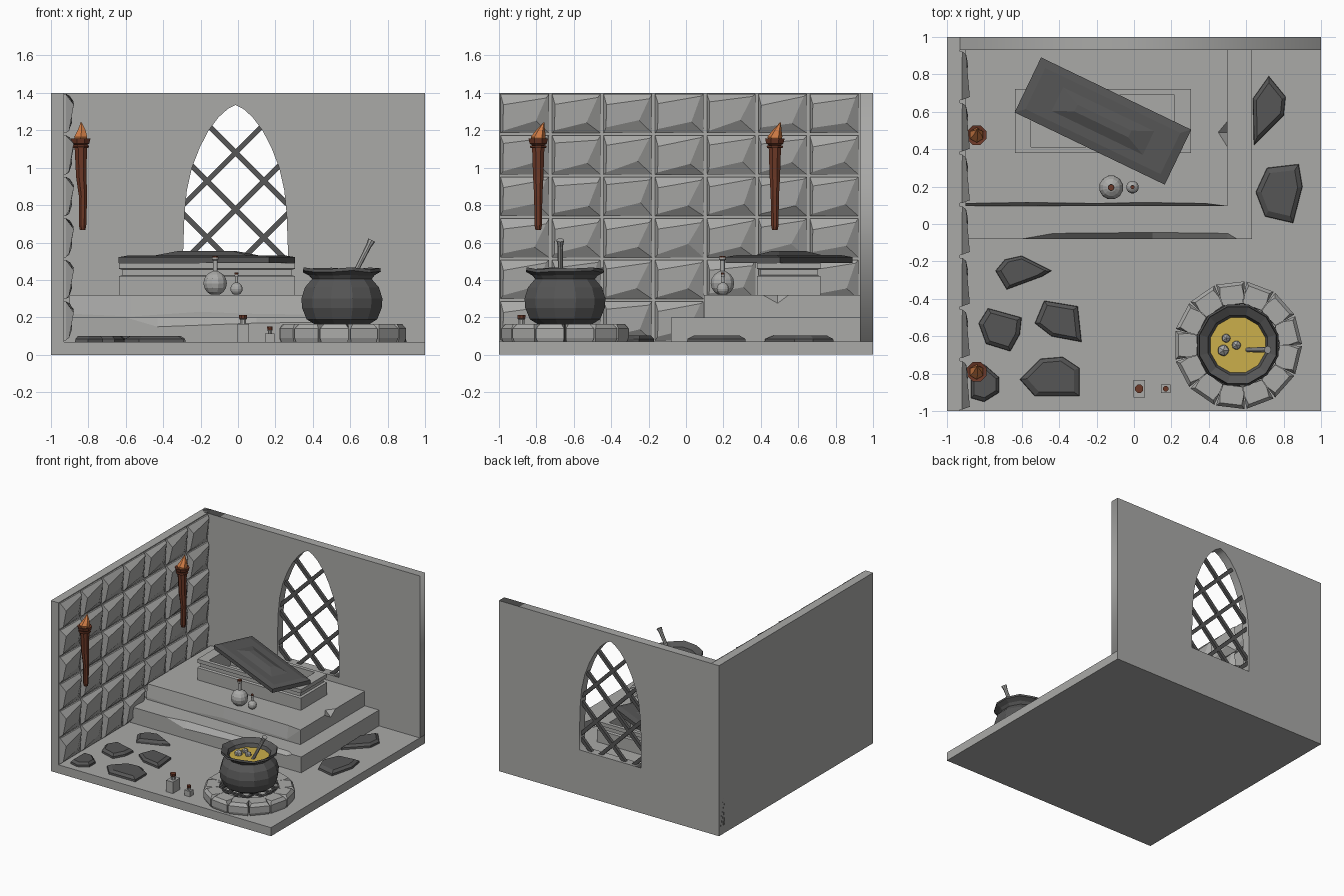
import bpy, bmesh, math, random
from mathutils import Vector, Matrix

if "Cube" in bpy.data.objects:
    bpy.data.objects.remove(bpy.data.objects["Cube"])

random.seed(4)


def material(name, rgb):
    m = bpy.data.materials.new(name)
    m.diffuse_color = (*rgb, 1)
    m.use_nodes = True
    m.node_tree.nodes["Principled BSDF"].inputs["Base Color"].default_value = m.diffuse_color
    return m


STONE = material("grey_stone", (0.40, 0.40, 0.39))
DARK = material("dark_iron", (0.092, 0.092, 0.092))
BROWN = material("brown_wood", (0.15, 0.04, 0.02))
FLAME = material("orange_flame", (0.62, 0.20, 0.06))
BREW = material("yellow_brew", (0.60, 0.43, 0.07))


def finish(name, bm, mat):
    bmesh.ops.recalc_face_normals(bm, faces=bm.faces[:])
    me = bpy.data.meshes.new(name)
    bm.to_mesh(me)
    bm.free()
    me.materials.append(mat)
    ob = bpy.data.objects.new(name, me)
    bpy.context.collection.objects.link(ob)
    return ob


def loft(bm, rings):
    """Skin a stack of equal-length rings and cap both ends."""
    vs = [[bm.verts.new(p) for p in r] for r in rings]
    n = len(vs[0])
    for a, b in zip(vs, vs[1:]):
        for i in range(n):
            j = (i + 1) % n
            bm.faces.new((a[i], a[j], b[j], b[i]))
    bm.faces.new(vs[0][::-1])
    bm.faces.new(vs[-1])


def solid(name, rings, mat):
    bm = bmesh.new()
    loft(bm, rings)
    return finish(name, bm, mat)


def rect(x0, x1, y0, y1, z):
    return [(x0, y0, z), (x1, y0, z), (x1, y1, z), (x0, y1, z)]


def box(name, x, y, z, mat):
    return solid(name, [rect(*x, *y, z[0]), rect(*x, *y, z[1])], mat)


def circle(cx, cy, r, z, n, wave=0.0):
    return [(cx + r * math.cos(2 * math.pi * (i + .5) / n), cy + r * math.sin(2 * math.pi * (i + .5) / n),
             z + wave * math.sin(i * 2.3)) for i in range(n)]


def lathe(name, cx, cy, profile, n, mat):
    # profile rows: radius, z, optional x and y shift
    return solid(name, [circle(cx + (p[2] if len(p) > 2 else 0), cy + (p[3] if len(p) > 3 else 0),
                               p[0], p[1], n) for p in profile], mat)


# Room shell
box("floor", (-1, 1), (-1, 1), (0, .07), STONE)
box("left_wall", (-1, -.93), (-1, 1), (.07, 1.4), STONE)

# Back wall with arched opening, made from a filled curve
WX = -.013
ARCH = [(.37, .28), (.55, .28), (.75, .273), (.88, .26), (1.0, .233), (1.11, .19),
        (1.20, .143), (1.27, .09), (1.315, .04), (1.335, 0)]
opening = [(WX - w, z) for z, w in ARCH] + [(WX + w, z) for z, w in ARCH[-2::-1]]
cu = bpy.data.curves.new("back_wall_outline", 'CURVE')
cu.dimensions, cu.fill_mode, cu.extrude = '2D', 'BOTH', .035
for pts in ([(-1, .07), (1, .07), (1, 1.4), (-1, 1.4)], opening):
    sp = cu.splines.new('POLY')
    sp.points.add(len(pts) - 1)
    for p, q in zip(sp.points, pts):
        p.co = (q[0], q[1], 0, 1)
    sp.use_cyclic_u = True
tmp = bpy.data.objects.new("outline", cu)
bpy.context.collection.objects.link(tmp)
bpy.context.view_layer.update()
me = bpy.data.meshes.new_from_object(tmp.evaluated_get(bpy.context.evaluated_depsgraph_get()))
bpy.data.objects.remove(tmp)
me.transform(Matrix.Translation((0, .965, 0)) @ Matrix.Rotation(math.pi / 2, 4, 'X'))
me.materials.clear()
me.materials.append(STONE)
bm = bmesh.new()
bm.from_mesh(me)
bmesh.ops.remove_doubles(bm, verts=bm.verts[:], dist=1e-4)
finish("back_wall", bm, STONE)


def half_width(z):
    for (z0, w0), (z1, w1) in zip(ARCH, ARCH[1:]):
        if z0 <= z <= z1:
            return w0 + (w1 - w0) * (z - z0) / (z1 - z0)
    return -1


# Diagonal window lattice, bar ends buried in the wall
bm = bmesh.new()
for s in (1, -1):
    for k in range(-4, 3):
        c = 1.08 + .303 * k
        inside = [t / 400 for t in range(-120, 121) if abs(t / 400) <= half_width(c + s * t / 400)]
        if len(inside) > 4:
            a, b = inside[0] - .01, inside[-1] + .01
            mid = (a + b) / 2
            m = (Matrix.Translation((WX + mid, .965, c + s * mid)) @ Matrix.Rotation(-s * math.pi / 4, 4, 'Y')
                 @ Matrix.Diagonal(((b - a) * 1.414, .025, .028, 1)))
            bmesh.ops.create_cube(bm, size=1, matrix=m)
finish("window_lattice", bm, DARK)

# Rough faceted blocks on the left wall
bm = bmesh.new()
pw, ph = 1.93 / 7, 1.33 / 6
for c in range(7):
    for r in range(6):
        def pt(u, v, d):
            return (-.932 + d, -1 + (c + .03 + .94 * u) * pw, .07 + (r + .03 + .94 * v) * ph)
        j = lambda: random.uniform(-.05, .05)
        loft(bm, [[pt(0, 0, 0), pt(1, 0, 0), pt(1, 1, 0), pt(0, 1, 0)],
                  [pt(0, 0, .012), pt(1, 0, .008), pt(1, 1, .015), pt(0, 1, .012)],
                  [pt(.05, .1 + j(), .03), pt(.72 + j(), .3 + j(), .045),
                   pt(.94, .9 + j(), .035), pt(.06, .76 + j(), .055)]])
finish("wall_blocks", bm, STONE)


# Steps with chipped front and right edges
def step(name, x0, x1, y0, y1, z0, z1, front, side):
    bm, cache = bmesh.new(), {}

    def face(pts):
        vs = []
        for p in pts:
            v = cache.setdefault(p, None) or bm.verts.new(p)
            cache[p] = v
            if v not in vs:
                vs.append(v)
        if len(vs) > 2:
            bm.faces.new(vs)
    corner = (x1, y0, z1)
    ft = [(x, y0 + d, z1) for x, d, h in front] + [corner]
    fl = [(x, y0, z1 - h) for x, d, h in front] + [corner]
    st = [corner] + [(x1 - d, y, z1) for y, d, h in side] + [(x1, y1, z1)]
    sl = [corner] + [(x1, y, z1 - h) for y, d, h in side] + [(x1, y1, z1)]
    for lo, hi in ((fl, ft), (sl, st)):
        for i in range(len(lo) - 1):
            face([lo[i], lo[i + 1], hi[i + 1], hi[i]])
    a, b, c, d = rect(x0, x1, y0, y1, z0)
    e = (x0, y1, z1)
    face([a, b] + fl[::-1])
    face([b, c] + sl[::-1])
    face(ft + st + [e])
    face([c, d, e, (x1, y1, z1)])
    face([d, a, fl[0], ft[0], e])
    face([d, c, b, a])
    finish(name, bm, STONE)


step("lower_step", -.93, .63, -.08, .93, .07, .2,
     [(-.93, 0, 0), (-.6, 0, 0), (-.43, .03, .05), (.1, .035, .03), (.5, .03, .025), (.55, 0, 0)], [])
step("upper_step", -.9, .5, .095, .93, .2, .32,
     [(-.9, .015, .10), (-.57, .02, .115), (-.2, .015, .09), (.05, .02, .1), (.38, .015, .105)],
     [(.41, 0, 0), (.49, .05, .045), (.55, 0, 0)])

# Open stone coffin: grooved outside, hollow inside
OUT = [(0, .32), (0, .42), (.018, .425), (.018, .455), (0, .46), (0, .49), (.035, .49), (.035, .35)]
wide = [rect(-.636 + d, .305 - d, .38 + d, .72 - d, z) for d, z in OUT[:-2]]
solid("coffin", wide + [rect(-.55, .215, .41, .69, z) for z in (.49, .345)], STONE)

# Twisted lid with raised centre
lid = solid("coffin_lid", [rect(-l, l, -w, w, z) for l, w, z in (
    (.445, .163, .491), (.445, .163, .522), (.40, .122, .532), (.27, .07, .532), (.16, .02, .555))], DARK)
lid.data.transform(Matrix.Translation((-.166, .55, 0)) @ Matrix.Rotation(math.radians(-25.7), 4, 'Z'))

# Dark slabs lying on the floor (plan outlines)
SLABS = [
    [(-.74, -.25), (-.69, -.19), (-.6, -.17), (-.44, -.25), (-.49, -.28), (-.68, -.35)],
    [(-.78, -.45), (-.6, -.50), (-.61, -.59), (-.66, -.68), (-.79, -.64), (-.83, -.53)],
    [(-.48, -.41), (-.30, -.44), (-.28, -.63), (-.44, -.6), (-.53, -.53)],
    [(-.5, -.72), (-.38, -.71), (-.29, -.77), (-.29, -.92), (-.53, -.92), (-.61, -.83)],
    [(-.87, -.75), (-.80, -.75), (-.72, -.82), (-.72, -.90), (-.80, -.95), (-.87, -.93)],
    [(.72, .79), (.81, .68), (.80, .58), (.64, .42), (.635, .67)],
    [(.71, .30), (.88, .32), (.90, .2), (.85, .005), (.70, .04), (.65, .17)]]
bm = bmesh.new()
for s in SLABS:
    cx, cy = sum(p[0] for p in s) / len(s), sum(p[1] for p in s) / len(s)
    loft(bm, [[(cx + (x - cx) * f, cy + (y - cy) * f, z) for x, y in s]
              for f, z in ((1, .068), (.98, .085), (.78, .102))])
finish("floor_slabs", bm, DARK)

# Fire ring of wedge stones
CX, CY = .555, -.647
bm = bmesh.new()
N = 13
for i in range(N):
    a0, a1 = 2 * math.pi * i / N, 2 * math.pi * (i + 1) / N
    rings = []
    for gap, r0, r1, z in ((.025, .225, .335, .069), (.015, .222, .343, .09), (.015, .222, .343, .14), (.06, .225, .322, .165)):
        rings.append([(CX + r * math.cos(a), CY + r * math.sin(a), z) for r, a in (
            (r0, a0 + .004), (r1 - .05, a0 + .006), (r1, a0 + gap), (r1, a1 - gap), (r1 - .05, a1 - .006), (r0, a1 - .004))])
    loft(bm, rings)
finish("fire_ring", bm, STONE)

# Iron grate under the pot
bm = bmesh.new()
for k in range(-2, 3):
    d = k * .085
    h = math.sqrt(.24 ** 2 - d * d)
    loft(bm, [rect(CX + d - .01, CX + d + .01, CY - h, CY + h, z) for z in (.135, .15)])
    loft(bm, [rect(CX - h, CX + h, CY + d - .01, CY + d + .01, z) for z in (.15, .165)])
finish("grate", bm, DARK)

# Cauldron, brew, lumps and ladle
POT = [(.15, .163, 0), (.195, .19, 0), (.22, .25, 0), (.224, .30, 0), (.205, .36, 0), (.165, .405, 0), (.18, .425, .003),
       (.215, .445, .006), (.212, .462, .006), (.165, .435, .003), (.15, .40, 0), (.15, .38, 0)]
solid("cauldron", [circle(CX, CY, r, z, 12, w) for r, z, w in POT], DARK)
lathe("brew", CX, CY, [(.152, .385), (.152, .408)], 12, BREW)
bm = bmesh.new()
for x, y, s in ((.492, -.61, .026), (.547, -.647, .027), (.477, -.675, .034)):
    bmesh.ops.create_icosphere(bm, subdivisions=1, radius=s, matrix=Matrix.Translation((x, y, .415)))
finish("floating_lumps", bm, STONE)
bm = bmesh.new()
p0, p1 = Vector((.595, -.672, .38)), Vector((.705, -.672, .595))
rot = (p1 - p0).to_track_quat('Z', 'Y').to_matrix().to_4x4()
bmesh.ops.create_cone(bm, cap_ends=True, segments=8, radius1=.012, radius2=.015, depth=(p1 - p0).length,
                      matrix=Matrix.Translation((p0 + p1) / 2) @ rot)
bmesh.ops.create_cone(bm, cap_ends=True, segments=8, radius1=.014, radius2=.021, depth=.04,
                      matrix=Matrix.Translation(p1) @ rot)
finish("ladle", bm, STONE)


# Round bottles on the step, square ones on the floor
def bottle(name, cx, cy, z, r, neck, top, square=0):
    if square:
        rings = [rect(cx - r, cx + r, cy - square, cy + square, z), rect(cx - r, cx + r, cy - square, cy + square, z + square * 2)]
        solid(name, rings, STONE)
        z0 = z + square * 2 - .002
        lathe(name + "_neck", cx, cy, [(neck, z0), (neck, top - .02), (neck * 1.3, top - .015)], 8, STONE)
    else:
        ball = [(r * math.sin(a), z + r * .96 - r * math.cos(a)) for a in [math.pi * k / 8 for k in range(1, 8)]]
        lathe(name, cx, cy, ball + [(neck, z + 1.95 * r), (neck, top - .02), (neck * 1.4, top - .015), (neck * 1.4, top - .005)],
              12, STONE)
    lathe(name + "_cork", cx, cy, [(neck * 1.2, top - .015), (neck * 1.3, top + .004)], 8, BROWN)


bottle("large_flask", -.122, .195, .32, .065, .013, .525)
bottle("small_flask", -.008, .197, .32, .034, .008, .435)
bottle("large_vial", .027, -.88, .07, .031, .018, .208, .047)
bottle("small_vial", .17, -.88, .07, .025, .012, .148, .022)

# Wall torches
for i, y in enumerate((.475, -.79)):
    lathe(f"torch_handle_{i}", -.84, y, [(.016, .667, .01), (.021, .69, .01), (.024, .85, .012), (.03, .95, .003),
                                         (.036, 1.12), (.05, 1.13), (.056, 1.155), (.035, 1.15)], 8, BROWN)
    lathe(f"torch_collar_{i}", -.84, y, [(.044, 1.105), (.048, 1.112), (.044, 1.12)], 8, BROWN)
    lathe(f"torch_flame_{i}", -.84, y, [(.033, 1.14), (.04, 1.165), (.024, 1.20, .005, .012),
                                        (.002, 1.243, .002, .03)], 6, FLAME)
